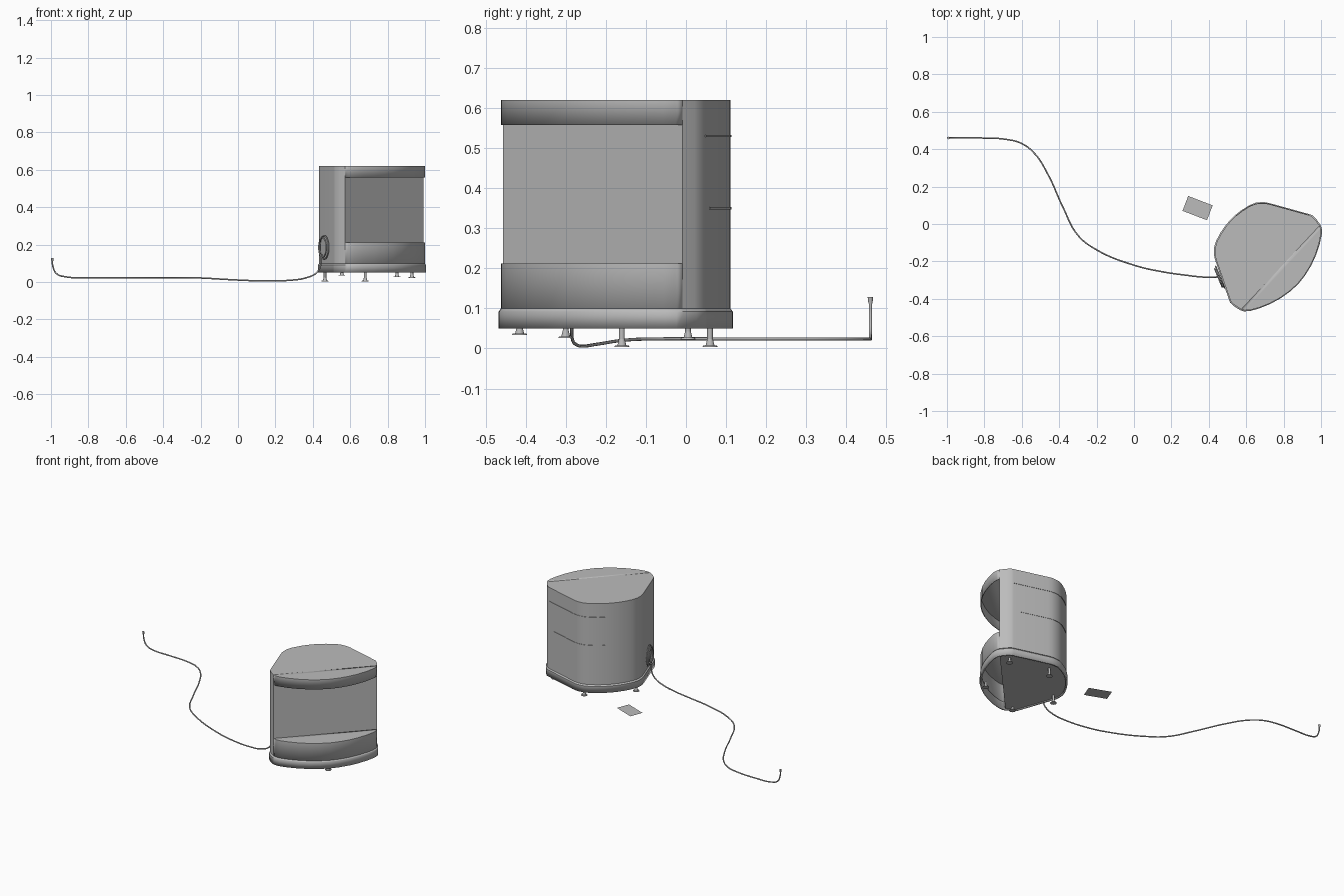
import bpy, bmesh, math
from mathutils import Vector

cube = bpy.data.objects.get("Cube")
if cube:
    bpy.data.objects.remove(cube, do_unlink=True)

grey = bpy.data.materials.new("plain grey")
grey.use_nodes = True
grey.diffuse_color = (0.5, 0.5, 0.5, 1)
grey.node_tree.nodes["Principled BSDF"].inputs["Base Color"].default_value = (0.5, 0.5, 0.5, 1)

# Cabinet frame: local -y is the open side of the cabinet
CENTRE = (0.734, -0.187, 0)
TURN = math.radians(46.9)

# Half of the plan outline, from the middle of the front to the middle of the back
HALF = [(0, -.197), (.06, -.192), (.12, -.18), (.18, -.16), (.24, -.132), (.282, -.106),
        (.304, -.085), (.313, -.068), (.32, -.03), (.321, 0), (.314, .015), (.212, .21),
        (.2, .23), (.185, .247), (.163, .266), (.13, .282), (.08, .295), (.04, .301), (0, .303)]
CUT = 7          # outline point where the open front begins
INSET = .98      # body outline relative to the plinth


def mirrored(points):
    return [(-x, y) for x, y in reversed(points)]


FULL = HALF + mirrored(HALF[1:-1])
FRONT = mirrored(HALF[1:CUT + 1]) + HALF[:CUT + 1]
REAR = HALF[CUT:] + mirrored(HALF[CUT:-1])


def finish(name, bm, location=(0, 0, 0), turn=0):
    mesh = bpy.data.meshes.new(name)
    bm.to_mesh(mesh)
    bm.free()
    mesh.shade_smooth()
    mesh.set_sharp_from_angle(angle=math.radians(35))
    mesh.materials.append(grey)
    obj = bpy.data.objects.new(name, mesh)
    bpy.context.collection.objects.link(obj)
    obj.location = location
    obj.rotation_euler.z = turn
    return obj


def skin(name, outline, levels, closed=True, top=True, bottom=True, wall=0):
    """Stack scaled copies of an outline at (scale, z) levels and skin them."""
    bm = bmesh.new()
    rings = [[bm.verts.new((x * s, y * s, z)) for x, y in outline] for s, z in levels]
    n = len(outline)
    for low, high in zip(rings, rings[1:]):
        for i in range(n if closed else n - 1):
            j = (i + 1) % n
            bm.faces.new((low[i], low[j], high[j], high[i]))
    if top:
        bm.faces.new(rings[-1])
    if bottom:
        bm.faces.new(rings[0][::-1])
    obj = finish(name, bm, CENTRE, TURN)
    if wall:
        mod = obj.modifiers.new("wall", 'SOLIDIFY')
        mod.thickness = wall
        mod.offset = -1
    return obj


# Cabinet: closed rear body, hollow cap and shelf at the open front, plinth ring
skin("cabinet_body", REAR, [(INSET, .055), (INSET, .62)])
skin("top_cap", FRONT, [(INSET, .558), (INSET, .62)], closed=False, bottom=False, wall=.005)
skin("lower_front_shelf", FRONT, [(INSET, .06), (INSET, .212)], closed=False, bottom=False, wall=.005)
skin("plinth", FULL, [(1, .05), (1, .092), (INSET, .1)], top=False, bottom=False, wall=.01)

# Thin raised seams along one flat back side and round the rear corner
for name, first, z in (("upper_back_seam", 10, .53), ("lower_back_seam", 11, .35)):
    path = HALF[first:-1]
    if first == 11:
        path = [(.295, .05)] + path
    band = path + [(x * .985, y * .985) for x, y in reversed(path)]
    skin(name, band, [(INSET + .008, z - .003), (INSET + .008, z + .003)])


def cylinder(bm, r1, r2, low, high, sides=16):
    made = bmesh.ops.create_cone(bm, cap_ends=True, segments=sides, radius1=r1, radius2=r2,
                                 depth=high - low)
    bmesh.ops.translate(bm, verts=made["verts"], vec=(0, 0, (low + high) / 2))


# Levelling feet: disc, neck and stem
for i, (x, y, z) in enumerate([(.555, -.415, .034), (.465, -.16, .004), (.68, .06, .004),
                               (.85, -.3, .026), (.93, .005, .023)]):
    bm = bmesh.new()
    cylinder(bm, .019, .017, z, z + .004)
    cylinder(bm, .011, .007, z + .004, z + .02)
    cylinder(bm, .007, .007, z + .018, .06)
    finish(f"foot_{i + 1}", bm, (x, y, 0))

# Loose card lying beside the cabinet
bm = bmesh.new()
bmesh.ops.create_grid(bm, x_segments=1, y_segments=1, size=.5)
bmesh.ops.scale(bm, verts=bm.verts, vec=(.14, .085, 1))
finish("floor_card", bm, (.34, .085, .006), math.radians(-21))


def tube(name, points, radius, cyclic=False):
    data = bpy.data.curves.new(name, 'CURVE')
    data.dimensions = '3D'
    data.bevel_depth = radius
    data.bevel_resolution = 2
    data.resolution_u = 8
    data.use_fill_caps = True
    spline = data.splines.new('BEZIER')
    spline.bezier_points.add(len(points) - 1)
    for bp, co in zip(spline.bezier_points, points):
        bp.co = co
        bp.handle_left_type = bp.handle_right_type = 'AUTO'
    spline.use_cyclic_u = cyclic
    data.materials.append(grey)
    obj = bpy.data.objects.new(name, data)
    bpy.context.collection.objects.link(obj)


# Cable from the plug along the floor up to the cabinet side
tube("cable", [(-.993, .46, .115), (-.99, .46, .085), (-.97, .46, .045), (-.92, .46, .028),
               (-.82, .46, .024), (-.68, .452, .024), (-.6, .43, .024), (-.53, .375, .024),
               (-.46, .265, .024), (-.38, .09, .024), (-.3, -.06, .024), (-.2, -.138, .022),
               (0, -.22, .011), (.15, -.255, .006), (.28, -.274, .01), (.36, -.283, .022),
               (.42, -.285, .05), (.442, -.283, .09), (.447, -.28, .15)], .004)

# Coiled spare cable hanging on the flat side
side = Vector((.38, -.925, 0))
for i, radius in enumerate((.062, .052)):
    hub = Vector((.46 - i * .008, -.284 - i * .004, .185))
    ring = [hub + side * radius * math.cos(a) + Vector((0, 0, radius * math.sin(a)))
            for a in (k * math.pi / 4 for k in range(8))]
    tube(f"cable_coil_{i + 1}", ring, .004, cyclic=True)

# Plug
bm = bmesh.new()
cylinder(bm, .005, .007, .112, .128, 12)
finish("plug", bm, (-.993, .46, 0))
